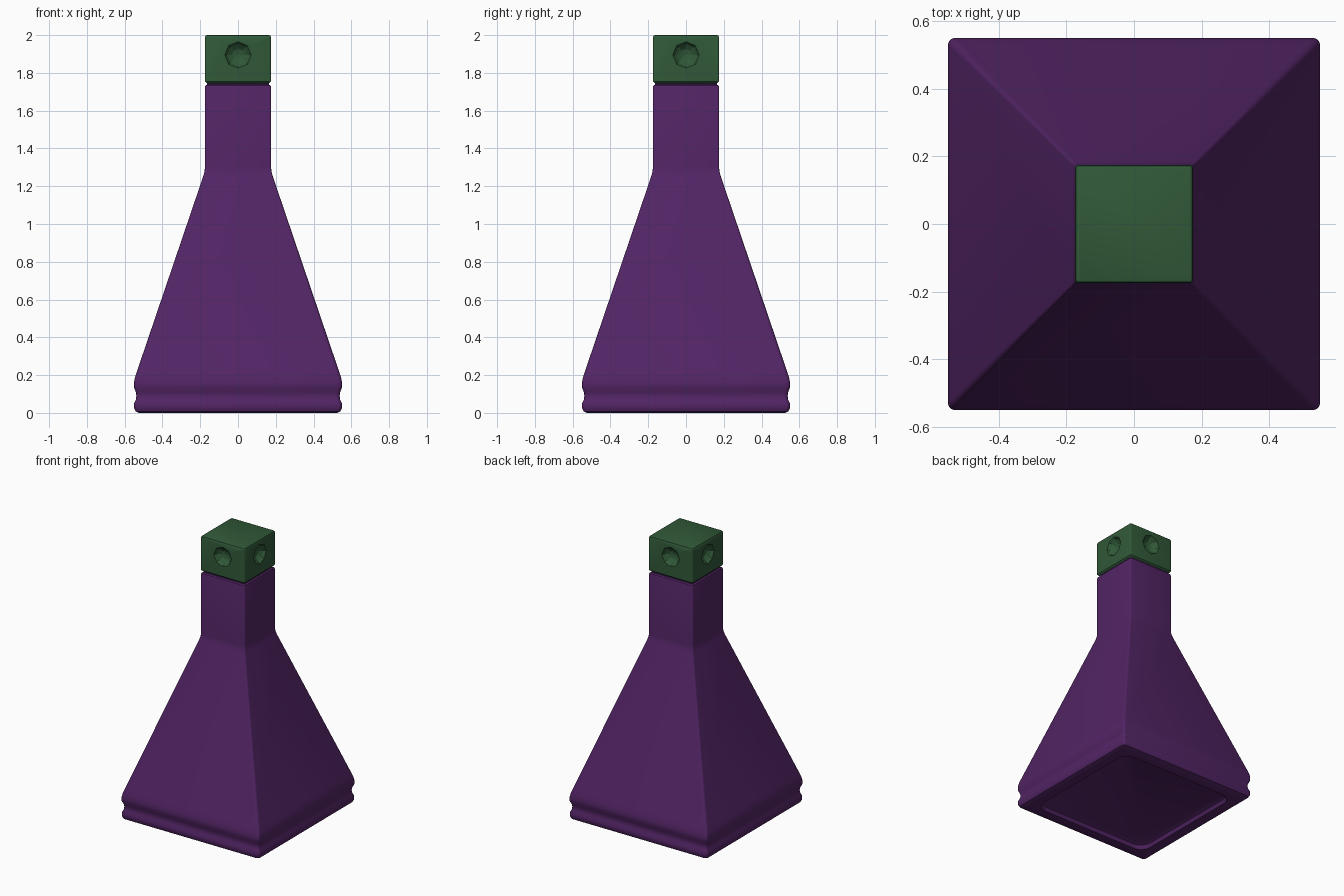
import bpy, bmesh
from math import cos, sin, pi, radians
from mathutils import Matrix, Vector

if "Cube" in bpy.data.objects:
    bpy.data.objects.remove(bpy.data.objects["Cube"])


def material(name, color):
    m = bpy.data.materials.new(name)
    m.diffuse_color = color
    m.use_nodes = True
    m.node_tree.nodes["Principled BSDF"].inputs["Base Color"].default_value = m.diffuse_color
    return m


def add_object(name, bm, mat=None):
    bmesh.ops.recalc_face_normals(bm, faces=bm.faces)
    me = bpy.data.meshes.new(name)
    bm.to_mesh(me)
    bm.free()
    ob = bpy.data.objects.new(name, me)
    bpy.context.collection.objects.link(ob)
    if mat:
        me.materials.append(mat)
    return ob


def smooth(ob, angle):
    bpy.ops.object.select_all(action='DESELECT')
    ob.select_set(True)
    bpy.context.view_layer.objects.active = ob
    bpy.ops.object.shade_smooth_by_angle(angle=radians(angle))


def square_ring(bm, half, z, r, steps=5):
    """Square outline with rounded corners."""
    ring = []
    for q in range(4):
        cx, cy = Matrix.Rotation(q * pi / 2, 2) @ Vector((half - r, half - r))
        for i in range(steps):
            a = q * pi / 2 + i / (steps - 1) * pi / 2
            ring.append(bm.verts.new((cx + r * cos(a), cy + r * sin(a), z)))
    return ring


def square_loft(name, profile, mat):
    """Skin rounded squares given as (half width, height, corner radius)."""
    bm = bmesh.new()
    rings = [square_ring(bm, *p) for p in profile]
    for a, b in zip(rings, rings[1:]):
        for i in range(len(a)):
            j = (i + 1) % len(a)
            bm.faces.new((a[i], a[j], b[j], b[i]))
    bm.faces.new(rings[0][::-1])
    bm.faces.new(rings[-1])
    ob = add_object(name, bm, mat)
    smooth(ob, 35)
    return ob


purple = material("purple_glass", (0.085, 0.018, 0.13, 1))
green = material("green_stopper", (0.03, 0.10, 0.04, 1))

# Bottle: recessed underside, grooved foot, tapered body, straight neck
square_loft("bottle_body", [
    (0.43, 0.035, 0.08), (0.45, 0.025, 0.08), (0.46, 0.0, 0.08),
    (0.525, 0.0, 0.02), (0.542, 0.008, 0.02), (0.55, 0.025, 0.02),
    (0.55, 0.05, 0.02), (0.541, 0.07, 0.02), (0.538, 0.09, 0.02),
    (0.541, 0.11, 0.02), (0.551, 0.135, 0.02), (0.551, 0.16, 0.02),
    (0.545, 0.19, 0.02), (0.535, 0.22, 0.02),
    (0.185, 1.25, 0.008), (0.178, 1.275, 0.008), (0.175, 1.30, 0.008),
    (0.175, 1.725, 0.008), (0.173, 1.732, 0.008), (0.164, 1.738, 0.008),
    (0.164, 1.76, 0.008)], purple)

# Stopper block with softened edges
cap = square_loft("stopper", [
    (0.165, 1.745, 0.008), (0.175, 1.755, 0.008),
    (0.175, 1.99, 0.008), (0.172, 1.997, 0.008), (0.166, 2.0, 0.008)], green)

# Shallow eight-sided dimple cut in each stopper side
bm = bmesh.new()
for q in range(4):
    place = (Matrix.Rotation(q * pi / 2, 4, 'Z')
             @ Matrix.Translation((0.215, 0, 1.895))
             @ Matrix.Rotation(pi / 2, 4, 'Y'))
    bmesh.ops.create_uvsphere(bm, u_segments=8, v_segments=8, radius=0.082, matrix=place)
cutter = add_object("dimple_cutter", bm)
cutter.hide_render = True
mod = cap.modifiers.new("dimples", 'BOOLEAN')
mod.operation = 'DIFFERENCE'
mod.solver = 'EXACT'
mod.object = cutter
bpy.context.view_layer.objects.active = cap
bpy.ops.object.modifier_move_to_index(modifier="dimples", index=0)
bpy.ops.object.modifier_apply(modifier="dimples")
bpy.data.objects.remove(cutter)
smooth(cap, 25)
